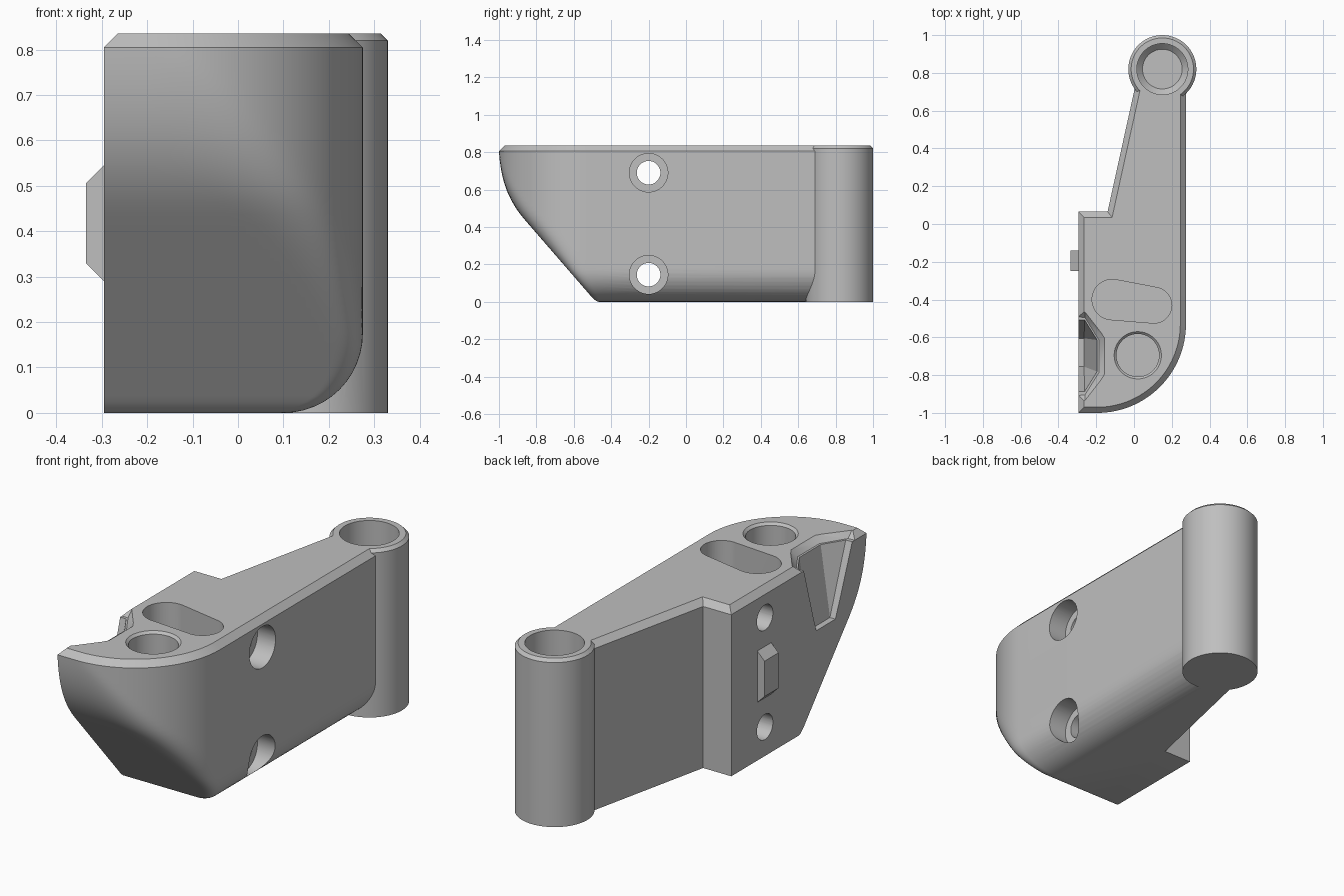
import bpy, bmesh
from math import sin, cos, pi, sqrt, radians
from mathutils import Vector, Matrix

cube = bpy.data.objects.get("Cube")
if cube:
    bpy.data.objects.remove(cube)

grey = bpy.data.materials.new("plain_grey")
grey.use_nodes = True
COLOUR = (0.52, 0.52, 0.52, 1)
grey.diffuse_color = COLOUR
grey.node_tree.nodes["Principled BSDF"].inputs["Base Color"].default_value = COLOUR

TOP, CH = 0.835, 0.03
EDGE = TOP - CH


def finish(name, bm):
    bmesh.ops.recalc_face_normals(bm, faces=bm.faces)
    mesh = bpy.data.meshes.new(name)
    bm.to_mesh(mesh)
    bm.free()
    mesh.materials.append(grey)
    ob = bpy.data.objects.new(name, mesh)
    bpy.context.collection.objects.link(ob)
    return ob


def loft(name, rings):
    """Skin a stack of rings with equal point counts and cap both ends."""
    bm = bmesh.new()
    rows = [[bm.verts.new(p) for p in ring] for ring in rings]
    n = len(rows[0])
    for a, b in zip(rows, rows[1:]):
        for i in range(n):
            j = (i + 1) % n
            bm.faces.new((a[i], a[j], b[j], b[i]))
    bm.faces.new(rows[0])
    bm.faces.new(rows[-1])
    return finish(name, bm)


def turned(name, centre, profile, sides=64, axis="Z"):
    """Round part from (radius, height) pairs along z or x."""
    rings = []
    for r, h in profile:
        ring = []
        for i in range(sides):
            u, v = r * cos(2 * pi * i / sides), r * sin(2 * pi * i / sides)
            p = (u, v, h) if axis == "Z" else (h, u, v)
            ring.append(Vector(p) + Vector(centre))
        rings.append(ring)
    return loft(name, rings)


def hull(name, points):
    bm = bmesh.new()
    for p in points:
        bm.verts.new(p)
    res = bmesh.ops.convex_hull(bm, input=bm.verts)
    junk = {g for g in res["geom_interior"] + res["geom_unused"]
            if isinstance(g, bmesh.types.BMVert)}
    bmesh.ops.delete(bm, geom=list(junk), context="VERTS")
    return finish(name, bm)


def combine(target, tool, operation):
    mod = target.modifiers.new(operation.lower(), "BOOLEAN")
    mod.operation, mod.solver, mod.object = operation, "EXACT", tool
    bpy.context.view_layer.update()
    result = target.evaluated_get(bpy.context.evaluated_depsgraph_get())
    mesh = bpy.data.meshes.new_from_object(result)
    target.modifiers.clear()
    target.data = mesh
    bpy.data.objects.remove(tool)


# Body: horizontal outlines, raked nose and rounded lower right edge
def round_in(z, r):
    return r - sqrt(max(0, r * r - (r - z) ** 2)) if z < r else 0


def nose(z):
    bend, r = 0.445, 0.555
    if z >= bend:
        return -0.445 - sqrt(r * r - (EDGE - z) ** 2)
    return nose(bend) + 0.866 * (bend - z) + 0.5 * round_in(z, 0.03)


def outline(z, inset=0):
    d = round_in(z, 0.175) + inset
    cx, cy, r = -0.195, -0.53, 0.47 - d
    front = nose(min(z, EDGE)) + inset
    blend = 0.2 * max(0, 1 - z / EDGE) + 1e-6

    def soft_max(a, b):
        h = max(blend - abs(a - b), 0) / blend
        return max(a, b) + h * h * blend / 4

    left = -0.295 + inset
    pts = [(left, soft_max(front, cy - r))]
    for i in range(49):
        t = i / 48 * pi / 2
        pts.append((cx + r * sin(t), soft_max(front, cy - r * cos(t))))
    pts += [(cx + r, 0.8), (0.022 + inset, 0.8),
            (-0.14 + 0.8 * inset, 0.065 - inset), (left, 0.065 - inset)]
    return [(x, y, z) for x, y in pts]


levels = [0.175 * (1 - cos(pi / 2 * i / 12)) for i in range(13)]
levels += [0.175 + (EDGE - 0.175) * i / 24 for i in range(1, 25)]
body = loft("bracket_body", [outline(z) for z in levels] + [outline(TOP, CH)])

# Hinge barrel at the back
barrel = (0.15, 0.82, 0)
combine(body, turned("hinge_barrel", barrel,
                     [(0.18, 0), (0.18, TOP - 0.015), (0.165, TOP)], 96), "UNION")
combine(body, turned("barrel_bore", barrel,
                     [(0.105, 0.15), (0.135, 0.18), (0.135, 0.9)]), "DIFFERENCE")

# Round pocket in the top with a small bevelled rim
combine(body, turned("round_pocket", (0.02, -0.695, 0),
                     [(0.113, 0.45), (0.113, TOP - 0.012), (0.125, TOP),
                      (0.125, 0.9)]), "DIFFERENCE")

# Oblong slot in the top
slot = []
for x, y, r in ((-0.115, -0.4, 0.107), (0.105, -0.43, 0.095)):
    for i in range(48):
        a = 2 * pi * i / 48
        slot += [(x + r * cos(a), y + r * sin(a), z) for z in (0.45, 0.9)]
combine(body, hull("oblong_slot", slot), "DIFFERENCE")


# Tapered notch in the left wall, open at the top, with bevelled rim
def notch_ring(z, grow=0):
    half = ((-0.4, 0.215 + grow), (-0.26, 0.205 + grow),
            (-0.185 + grow, 0.085 + grow * 0.3))
    return [(x, -0.7 + s * y, z) for x, y in half for s in (-1, 1)]


foot = [(x, -0.68 + s * 0.075, 0.47) for x in (-0.4, -0.265) for s in (-1, 1)]
combine(body, hull("wall_notch", foot + notch_ring(TOP + 0.02)), "DIFFERENCE")
combine(body, hull("notch_rim", notch_ring(EDGE) + notch_ring(TOP + 0.01, 0.04)),
        "DIFFERENCE")

# Two counterbored cross holes
for z in (0.145, 0.69):
    combine(body, turned("cross_hole", (0, -0.2, z),
                         [(0.063, -0.5), (0.063, 0.175), (0.103, 0.175),
                          (0.103, 0.5)], 48, "X"), "DIFFERENCE")

# Locating tab on the left wall
tab = [(x, y, 0.418 + s * h) for x, h in ((-0.335, 0.088), (-0.285, 0.138))
       for y in (-0.25, -0.14) for s in (-1, 1)]
combine(body, hull("locating_tab", tab), "UNION")

# One material, smooth curves with crisp edges
body.data.materials.clear()
body.data.materials.append(grey)
for poly in body.data.polygons:
    poly.material_index = 0
bpy.ops.object.select_all(action="DESELECT")
body.select_set(True)
bpy.context.view_layer.objects.active = body
bpy.ops.object.shade_smooth_by_angle(angle=radians(28))
